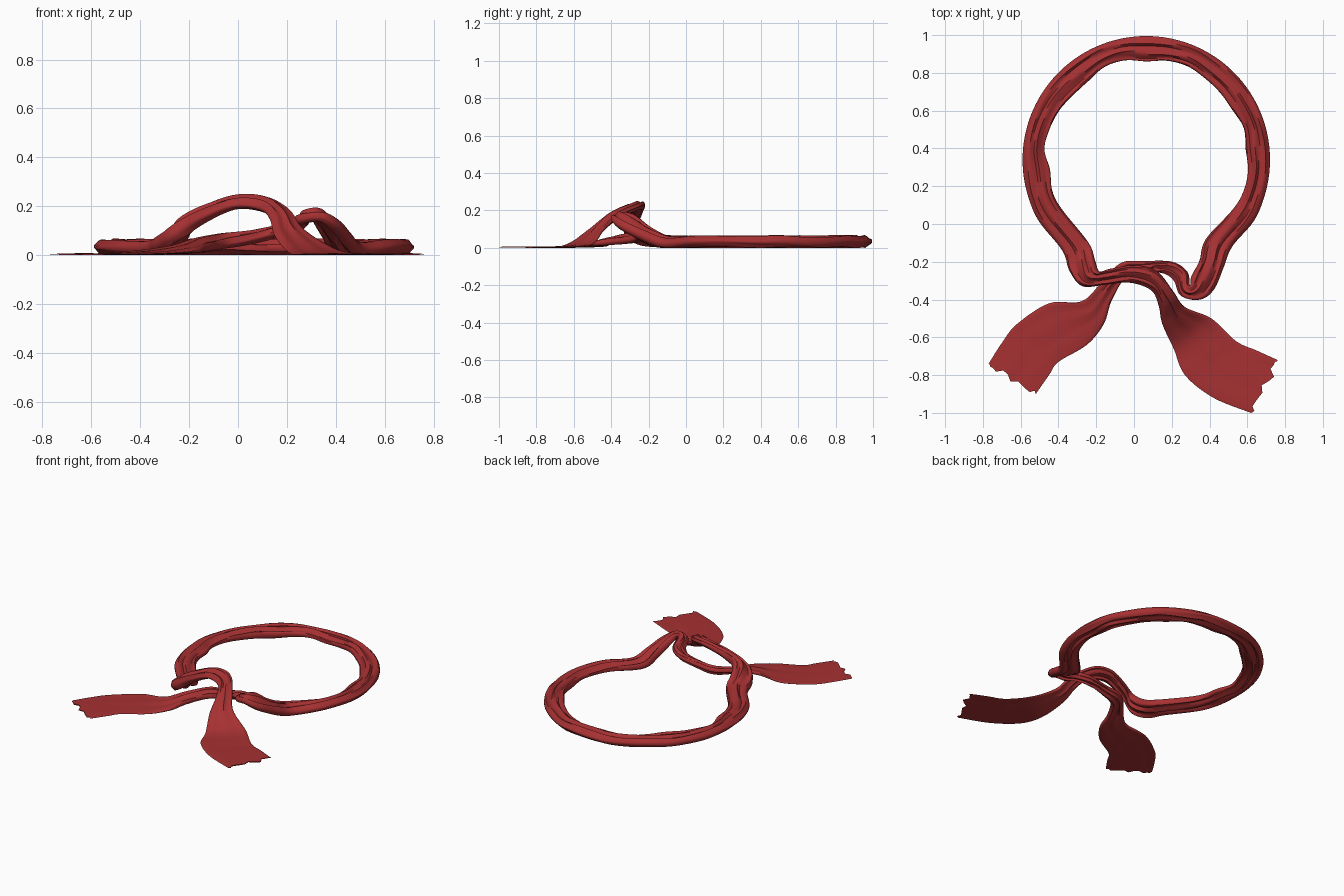
import bpy
import bmesh
import math
import random
from mathutils import Vector

random.seed(4)
SIDES = 28      # vertices round the cloth section
STEPS = 7       # sections between two stations

cube = bpy.data.objects.get("Cube")
if cube:
    bpy.data.objects.remove(cube, do_unlink=True)

red = bpy.data.materials.new("dark red cloth")
red.use_nodes = True
colour = (0.38, 0.03, 0.032, 1)
red.diffuse_color = colour
shader = red.node_tree.nodes["Principled BSDF"]
shader.inputs["Base Color"].default_value = colour
shader.inputs["Roughness"].default_value = 0.9

# Stations: outer edge xyz, inner edge xyz, cloth thickness.
# Left end: rises over the crossing and falls into the front left tail
over_end = [
    (-.38, -.14, .03, -.24, -.10, .04, .055),
    (-.34, -.25, .04, -.21, -.19, .08, .06),
    (-.27, -.33, .08, -.19, -.25, .14, .06),
    (-.15, -.32, .15, -.13, -.24, .19, .05),
    (-.02, -.31, .2, 0, -.22, .235, .04),
    (.09, -.35, .19, .12, -.25, .23, .04),
    (.13, -.43, .15, .21, -.36, .18, .04),
    (.15, -.53, .08, .27, -.44, .1, .03),
    (.21, -.66, .01, .41, -.5, .02, .012),
    (.27, -.8, .004, .54, -.62, .004, .006),
    (.42, -.92, .004, .65, -.67, .004, .006),
    (.62, -1, .004, .76, -.72, .004, .006),
]

# Right end: folds back on itself, then runs under into the other tail
under_end = [
    (.52, -.12, .02, .38, -.08, .04, .055),
    (.47, -.24, .06, .35, -.19, .09, .055),
    (.42, -.35, .11, .31, -.27, .16, .05),
    (.35, -.4, .15, .3, -.32, .18, .04),
    (.25, -.38, .14, .29, -.32, .17, .04),
    (.21, -.3, .12, .28, -.25, .13, .04),
    (.15, -.26, .09, .2, -.2, .11, .04),
    (.05, -.26, .06, .05, -.2, .09, .04),
    (-.05, -.29, .04, -.07, -.21, .08, .04),
    (-.12, -.41, .03, -.18, -.32, .06, .035),
    (-.16, -.53, .02, -.28, -.41, .03, .025),
    (-.25, -.64, .01, -.45, -.42, .012, .012),
    (-.4, -.73, .004, -.62, -.53, .004, .006),
    (-.45, -.8, .004, -.7, -.63, .004, .006),
    (-.52, -.9, .004, -.77, -.74, .004, .006),
]


def ring_station(degrees):
    """Flat loop of cloth, slightly uneven along its inner edge."""
    a = math.radians(degrees)
    c, s = math.cos(a), math.sin(a)
    inner = 0.53 + random.uniform(-0.02, 0.015)
    lift = random.uniform(-0.006, 0.006)
    return (0.065 + 0.655 * c, 0.34 + 0.655 * s, 0.034 + lift,
            0.065 + inner * c, 0.34 + inner * s, 0.032 - lift, 0.052)


def catmull(p, t):
    """Smooth value between the middle two of four stations."""
    return [0.5 * (2 * b + (c - a) * t + (2 * a - 5 * b + 4 * c - d) * t * t
                   + (3 * b - a - 3 * c + d) * t ** 3) for a, b, c, d in zip(*p)]


def sample(stations):
    rows = []
    last = len(stations) - 1
    for i in range(last):
        four = [stations[min(max(i + k, 0), last)] for k in (-1, 0, 1, 2)]
        rows += [catmull(four, k / STEPS) for k in range(STEPS)]
    return rows + [list(stations[-1])]


def sections(rows):
    """Folded, flattened cloth outline at every sampled row."""
    mids = [(Vector(r[:3]) + Vector(r[3:6])) / 2 for r in rows]
    result = []
    for i, r in enumerate(rows):
        half = (Vector(r[3:6]) - Vector(r[:3])) / 2
        along = mids[min(i + 1, len(rows) - 1)] - mids[max(i - 1, 0)]
        along.normalize()
        normal = along.cross(half).normalized()
        is_end = i in (0, len(rows) - 1)
        outline = []
        for k in range(SIDES):
            a = math.tau * k / SIDES
            u, w = math.cos(a), math.sin(a)
            # lengthwise folds drift slowly across the cloth
            fold = 1 + 0.32 * math.sin(7.5 * u + 0.9 * math.sin(i * 0.11))
            fold += 0.12 * math.sin(13 * u + i * 0.17)
            height = math.copysign(abs(w) ** 0.6, w) * fold * r[6] / 2
            point = mids[i] + half * u + normal * height
            if is_end:      # torn hem
                tear = 0.02 * math.sin(9 * u + 1) + 0.012 * math.sin(23 * u)
                point += along * tear * abs(w)
            point.z = max(point.z, 0)
            outline.append(point)
        result.append(outline)
    return result


def cloth(name, outlines, hems=()):
    """Skin a run of outlines, closing the listed ends with a flat hem."""
    bm = bmesh.new()
    rings = [[bm.verts.new(p) for p in outline] for outline in outlines]
    for one, two in zip(rings, rings[1:]):
        for k in range(SIDES):
            j = (k + 1) % SIDES
            bm.faces.new((one[k], one[j], two[j], two[k]))
    for end in hems:
        ring = rings[end]
        for k in range(SIDES // 2):
            corners = [ring[k], ring[k + 1], ring[-k - 1], ring[-k]]
            bm.faces.new(list(dict.fromkeys(corners)))
    bmesh.ops.recalc_face_normals(bm, faces=bm.faces)
    mesh = bpy.data.meshes.new(name)
    bm.to_mesh(mesh)
    bm.free()
    mesh.materials.append(red)
    obj = bpy.data.objects.new(name, mesh)
    bpy.context.collection.objects.link(obj)
    bpy.ops.object.select_all(action="DESELECT")
    obj.select_set(True)
    bpy.context.view_layer.objects.active = obj
    bpy.ops.object.shade_smooth_by_angle(angle=math.radians(50))


# One continuous run of cloth, divided where the loop meets its ends
loop = [ring_station(210 - 12 * k) for k in range(21)]
outlines = sections(sample(over_end[::-1] + loop + under_end))
start = len(over_end) * STEPS
stop = start + (len(loop) - 1) * STEPS
cloth("over_end", outlines[:start + 1], hems=[0])
cloth("neck_loop", outlines[start:stop + 1])
cloth("under_end", outlines[stop:], hems=[-1])
